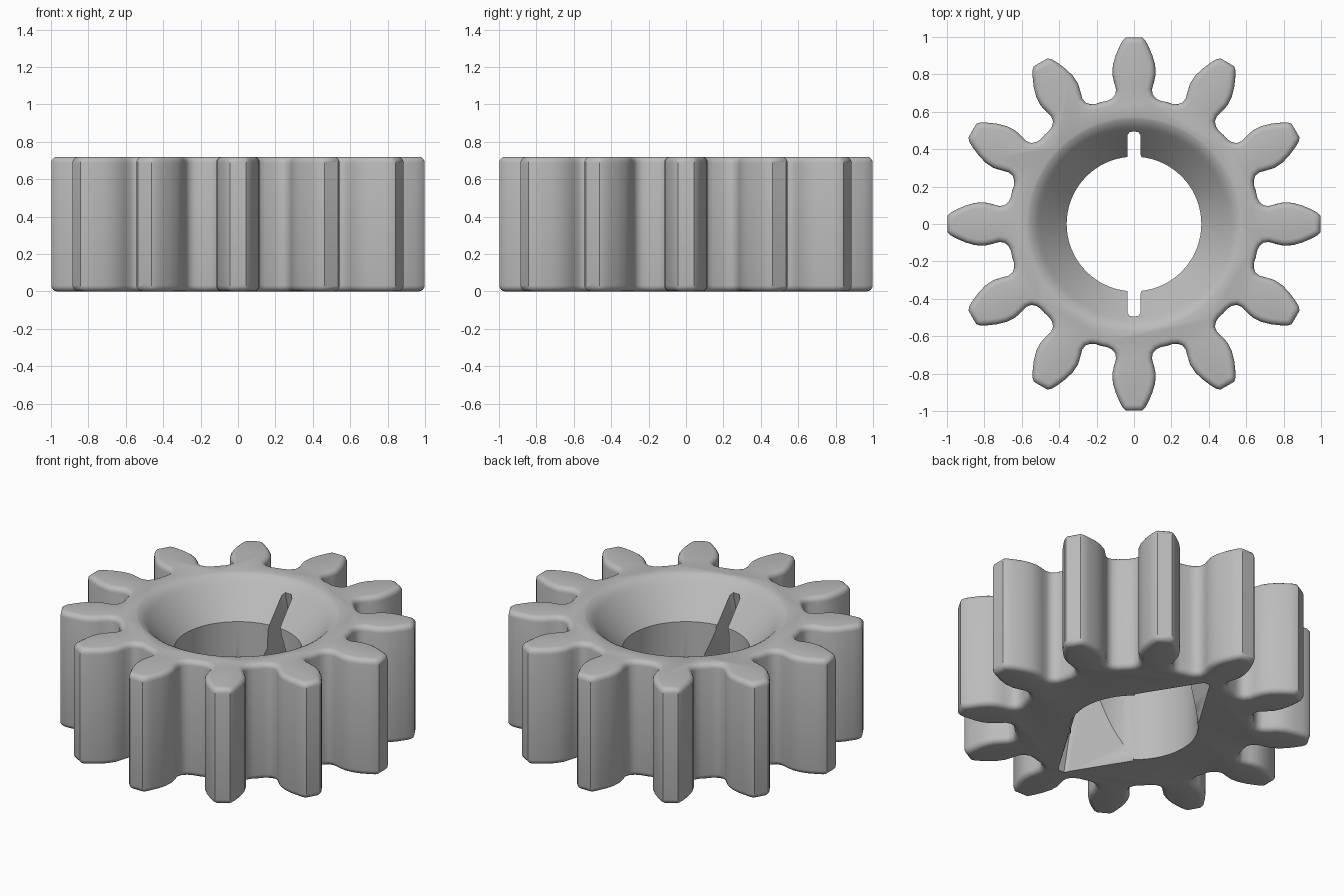
import bpy, bmesh
from math import radians, pi
from mathutils import Matrix, Vector

cube = bpy.data.objects.get("Cube")
if cube:
    bpy.data.objects.remove(cube)

HEIGHT, TEETH, ROUND = 0.72, 12, 0.032

steel = bpy.data.materials.new("plain_grey")
steel.use_nodes = True
GREY = (0.5, 0.5, 0.5, 1)
steel.diffuse_color = GREY
steel.node_tree.nodes["Principled BSDF"].inputs["Base Color"].default_value = GREY


def make_object(name, bm):
    bmesh.ops.recalc_face_normals(bm, faces=bm.faces)
    mesh = bpy.data.meshes.new(name)
    bm.to_mesh(mesh)
    bm.free()
    mesh.materials.append(steel)
    obj = bpy.data.objects.new(name, mesh)
    bpy.context.collection.objects.link(obj)
    return obj


def cut(target, cutter):
    mod = target.modifiers.new(cutter.name, 'BOOLEAN')
    mod.operation, mod.solver, mod.object = 'DIFFERENCE', 'EXACT', cutter
    bpy.context.view_layer.objects.active = target
    bpy.ops.object.modifier_apply(modifier=mod.name)
    bpy.data.objects.remove(cutter)


# Toothed body: half a tooth mirrored, repeated around, extruded, rims rounded
half = [(.175, .652), (.145, .658), (.118, .671), (.100, .692), (.096, .72),
        (.107, .76), (.116, .80), (.113, .85), (.099, .90), (.077, .95),
        (.060, .982), (.042, .998)]
tooth = half + [(-x, y) for x, y in reversed(half[1:])]
bm = bmesh.new()
outline = []
for i in range(TEETH):
    turn = Matrix.Rotation(2 * pi * i / TEETH, 3, 'Z')
    outline += [bm.verts.new(turn @ Vector((x, y, 0))) for x, y in tooth]
base = bm.faces.new(outline)
top = bmesh.ops.extrude_face_region(bm, geom=[base], use_keep_orig=True)
bmesh.ops.translate(bm, vec=(0, 0, HEIGHT),
                    verts=[v for v in top["geom"] if isinstance(v, bmesh.types.BMVert)])
rims = [e for e in bm.edges if e.verts[0].co.z == e.verts[1].co.z]
bmesh.ops.bevel(bm, geom=rims, offset=ROUND, segments=4, profile=0.5, affect='EDGES')
gear = make_object("gear_body", bm)

# Central bore with a conical mouth and a softened upper lip
profile = [(0, -.1), (.36, -.1), (.36, .505), (.505, .672), (.520, .688),
           (.538, .704), (.56, .716), (.60, .73), (.60, .85), (0, .85)]
bm = bmesh.new()
points = [bm.verts.new((r, 0, z)) for r, z in profile]
edges = [bm.edges.new(pair) for pair in zip(points, points[1:])]
bmesh.ops.spin(bm, geom=points + edges, axis=(0, 0, 1), cent=(0, 0, 0),
               angle=2 * pi, steps=72)
bmesh.ops.remove_doubles(bm, verts=bm.verts, dist=1e-4)
cut(gear, make_object("bore_cutter", bm))

# Two opposite keyways: a narrow slot above, flaring into a wedge below
# Each level: height, outer reach, outer half width, inner half width
levels = [(-.01, .64, .035, .245), (.47, .535, .035, .05),
          (.52, .524, .035, .036), (.66, .493, .035, .035), (.72, .475, .015, .035)]
for name, side in (("front", -1), ("back", 1)):
    bm = bmesh.new()
    rings = [[bm.verts.new((x, side * y, z)) for x, y in
              ((-inner, .28), (inner, .28), (outer, reach - .02), (outer * .6, reach),
               (-outer * .6, reach), (-outer, reach - .02))]
             for z, reach, outer, inner in levels]
    for low, high in zip(rings, rings[1:]):
        for i in range(len(low)):
            j = (i + 1) % len(low)
            bm.faces.new((low[i], low[j], high[j], high[i]))
    bm.faces.new(rings[0])
    bm.faces.new(rings[-1])
    cut(gear, make_object(name + "_keyway_cutter", bm))

# Smooth flanks, crisp edges
for obj in bpy.context.selected_objects:
    obj.select_set(False)
gear.select_set(True)
bpy.context.view_layer.objects.active = gear
bpy.ops.object.shade_smooth_by_angle(angle=radians(35))
